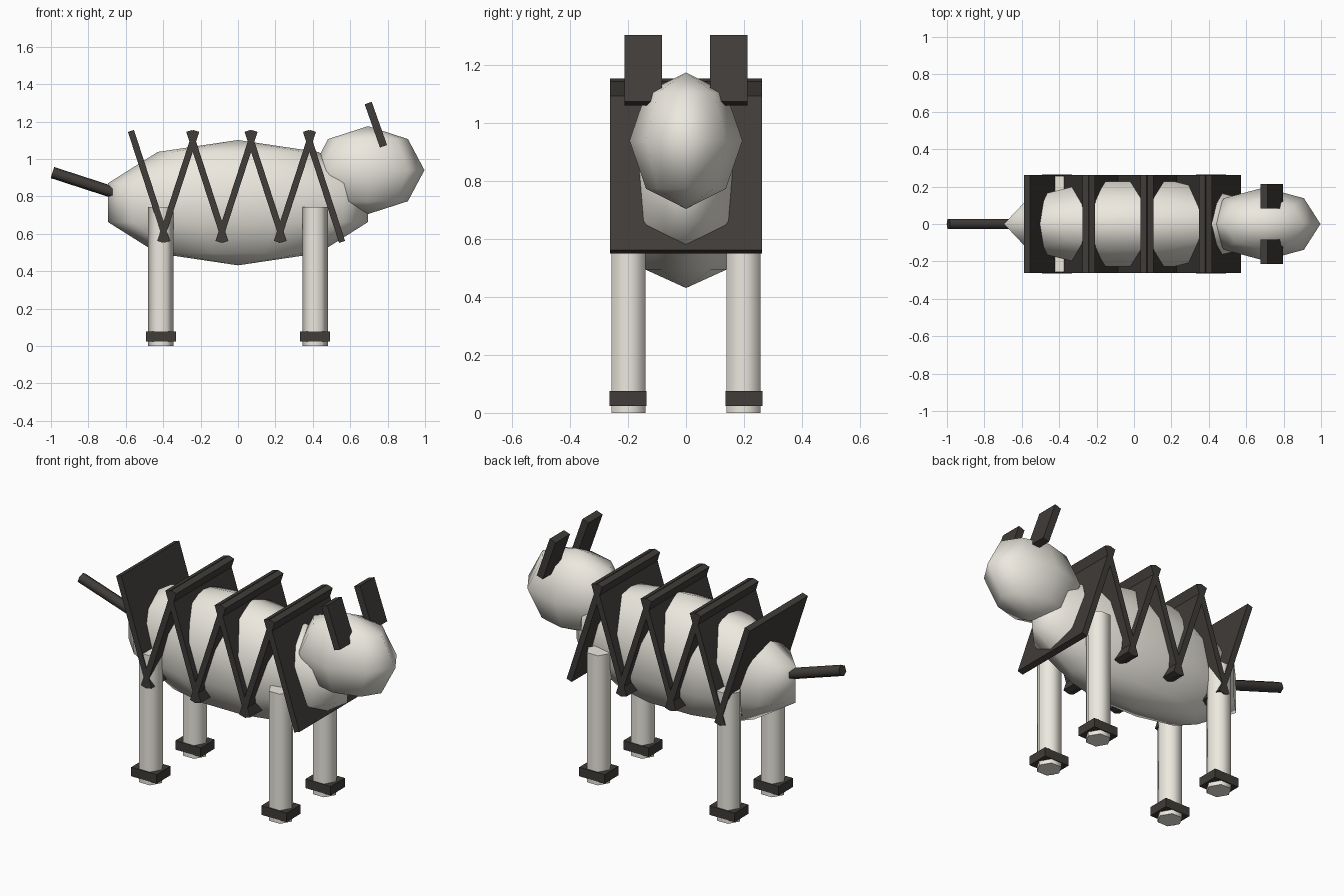
import bpy, bmesh
from math import sin, cos, pi, radians
from mathutils import Matrix, Vector

if "Cube" in bpy.data.objects:
    bpy.data.objects.remove(bpy.data.objects["Cube"])


def material(name, rgb):
    m = bpy.data.materials.new(name)
    m.diffuse_color = (*rgb, 1)
    m.use_nodes = True
    m.node_tree.nodes["Principled BSDF"].inputs["Base Color"].default_value = m.diffuse_color
    return m


LIGHT = material("cream", (0.84, 0.81, 0.74))
DARK = material("charcoal", (0.05, 0.045, 0.04))


def finish(name, bm, mat, smooth=False):
    bmesh.ops.recalc_face_normals(bm, faces=bm.faces)
    me = bpy.data.meshes.new(name)
    bm.to_mesh(me)
    bm.free()
    me.materials.append(mat)
    if smooth:
        me.shade_smooth()
        me.set_sharp_from_angle(angle=radians(65))
    ob = bpy.data.objects.new(name, me)
    bpy.context.collection.objects.link(ob)
    return ob


def lathe(name, sides, profile, mat):
    """Revolve (radius, z) points about z; radius 0 closes to a pole, else a flat cap."""
    bm = bmesh.new()
    rings = []
    for r, z in profile:
        n = sides if r > 1e-6 else 1
        rings.append([bm.verts.new((r * cos(2 * pi * i / sides), r * sin(2 * pi * i / sides), z))
                      for i in range(n)])
    for a, b in zip(rings, rings[1:]):
        for i in range(sides):
            quad = [a[i % len(a)], a[(i + 1) % len(a)], b[(i + 1) % len(b)], b[i % len(b)]]
            bm.faces.new(list(dict.fromkeys(quad)))
    for ring in (rings[0], rings[-1]):
        if len(ring) > 1:
            bm.faces.new(ring)
    return finish(name, bm, mat, True)


def ball(name, sides, bands, centre, radii):
    prof = [(sin(pi * k / bands) if 0 < k < bands else 0, -cos(pi * k / bands))
            for k in range(bands + 1)]
    ob = lathe(name, sides, prof, LIGHT)
    ob.location, ob.scale = centre, radii
    return ob


def board(name, centre, size, tilt=0):
    bm = bmesh.new()
    bmesh.ops.create_cube(bm, size=1, matrix=Matrix.Diagonal((*size, 1)))
    ob = finish(name, bm, DARK)
    ob.location = centre
    ob.rotation_euler.y = radians(tilt)
    return ob


# Body and head
ball("body", 10, 5, (0, 0, 0.766), (0.731, 0.252, 0.335))
ball("head", 8, 4, (0.695, 0, 0.94), (0.302, 0.195, 0.235))

# Zigzag of plates through the body
for k in range(7):
    board(f"stripe_plate_{k + 1}", (-0.476 + 0.156 * k, 0, 0.853),
          (0.034, 0.525, 0.624), -18 if k % 2 == 0 else 18)

# Legs, hooves and ears on both sides
for side, s in (("right", -1), ("left", 1)):
    for end, x in (("back", -0.412), ("front", 0.412)):
        leg = lathe(f"{end}_{side}_leg", 6, [(0.068, 0), (0.068, 0.742)], LIGHT)
        leg.location = (x, 0.199 * s, 0)
        board(f"{end}_{side}_hoof_band", (x, 0.2 * s, 0.05), (0.16, 0.127, 0.052))
    board(f"{side}_ear", (0.737, 0.148 * s, 1.183), (0.04, 0.13, 0.245), -19.5)

# Tail
tail = lathe("tail", 6, [(0.031, 0), (0.031, 0.36)], DARK)
tail.rotation_euler.y = radians(-72)
tail.location = Vector((-0.992 + 0.36 * cos(radians(18)), 0, 0.927 - 0.36 * sin(radians(18))))
